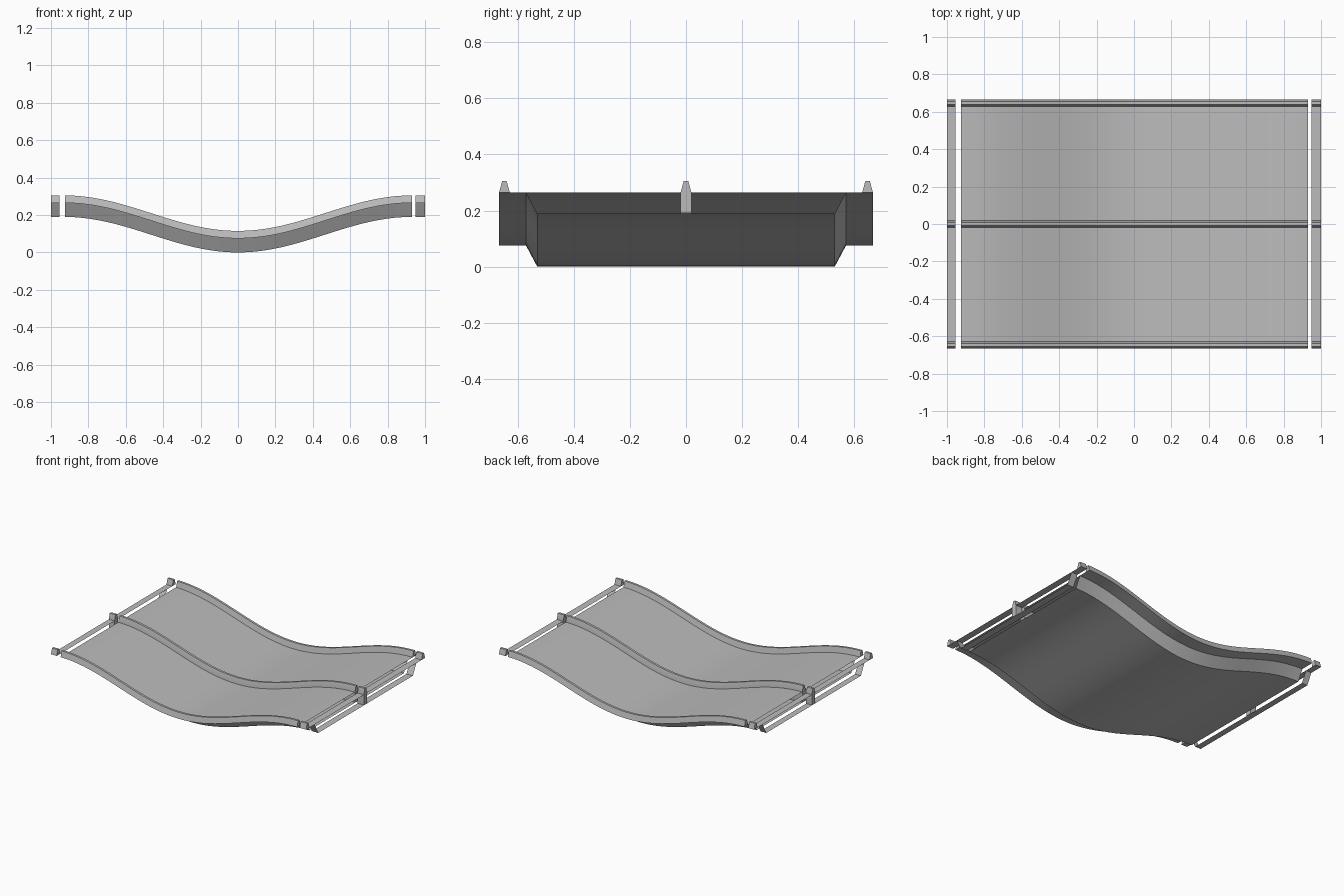
import bpy, math

if "Cube" in bpy.data.objects:
    bpy.data.objects.remove(bpy.data.objects["Cube"])

LIFT, DECK, TOP = 0.19, 0.075, 0.115   # sag depth, deck height, ridge height
X0, X1 = -0.925, 0.93                  # ends of the sagging span

grey = bpy.data.materials.new("light_grey")
grey.diffuse_color = (0.5, 0.5, 0.5, 1)
grey.use_nodes = True
grey.node_tree.nodes["Principled BSDF"].inputs["Base Color"].default_value = grey.diffuse_color


def sag(x):
    """Height of the underside along the length, level at both ends."""
    t = max(-1.0, min(1.0, x / 0.93))
    return LIFT * 0.5 * (1 - math.cos(math.pi * t))


def sweep(name, profile, xs, closed=False):
    """Sweep a (y, z) profile along x, following the sag."""
    n = len(profile)
    verts = [(x, y, z + sag(x)) for x in xs for y, z in profile]
    faces = []
    for i in range(len(xs) - 1):
        for j in range(n if closed else n - 1):
            k = (j + 1) % n
            faces.append((i * n + j, (i + 1) * n + j, (i + 1) * n + k, i * n + k))
    if closed:
        faces.append(tuple(range(n)))
        faces.append(tuple(reversed(range(len(verts) - n, len(verts)))))
    mesh = bpy.data.meshes.new(name)
    mesh.from_pydata(verts, [], faces)
    mesh.materials.append(grey)
    ob = bpy.data.objects.new(name, mesh)
    bpy.context.collection.objects.link(ob)
    bpy.ops.object.select_all(action='DESELECT')
    ob.select_set(True)
    bpy.context.view_layer.objects.active = ob
    bpy.ops.object.shade_smooth_by_angle(angle=math.radians(25))
    return ob


def ridge(y, base, half):
    """Tapered rail: straight foot up to the deck, then narrowing."""
    pts = [(y - half, DECK), (y - 0.008, TOP), (y + 0.008, TOP), (y + half, DECK)]
    if base < DECK:
        pts = [(y - half, base)] + pts + [(y + half, base)]
    return pts


def section(label, xs):
    # flat deck plate including the side flanges
    sweep(label + "_deck", [(-0.665, DECK), (-0.57, DECK), (0, DECK),
                            (0.57, DECK), (0.665, DECK)], xs)
    # hollow tray underneath with slanted sides, open at both ends
    sweep(label + "_underside", [(0.57, DECK), (0.53, 0), (-0.53, 0), (-0.57, DECK)], xs)
    # rails
    sweep(label + "_centre_rail", ridge(0, 0.002, 0.019), xs, True)
    for side, s in (("front", -1), ("back", 1)):
        sweep(label + "_" + side + "_rail", ridge(s * 0.647, DECK, 0.019), xs, True)


# sagging main span and the two short level end joints
N = 40
section("span", [X0 + (X1 - X0) * i / N for i in range(N + 1)])
section("left_joint", [-1.0, -0.955])
section("right_joint", [0.95, 1.0])
